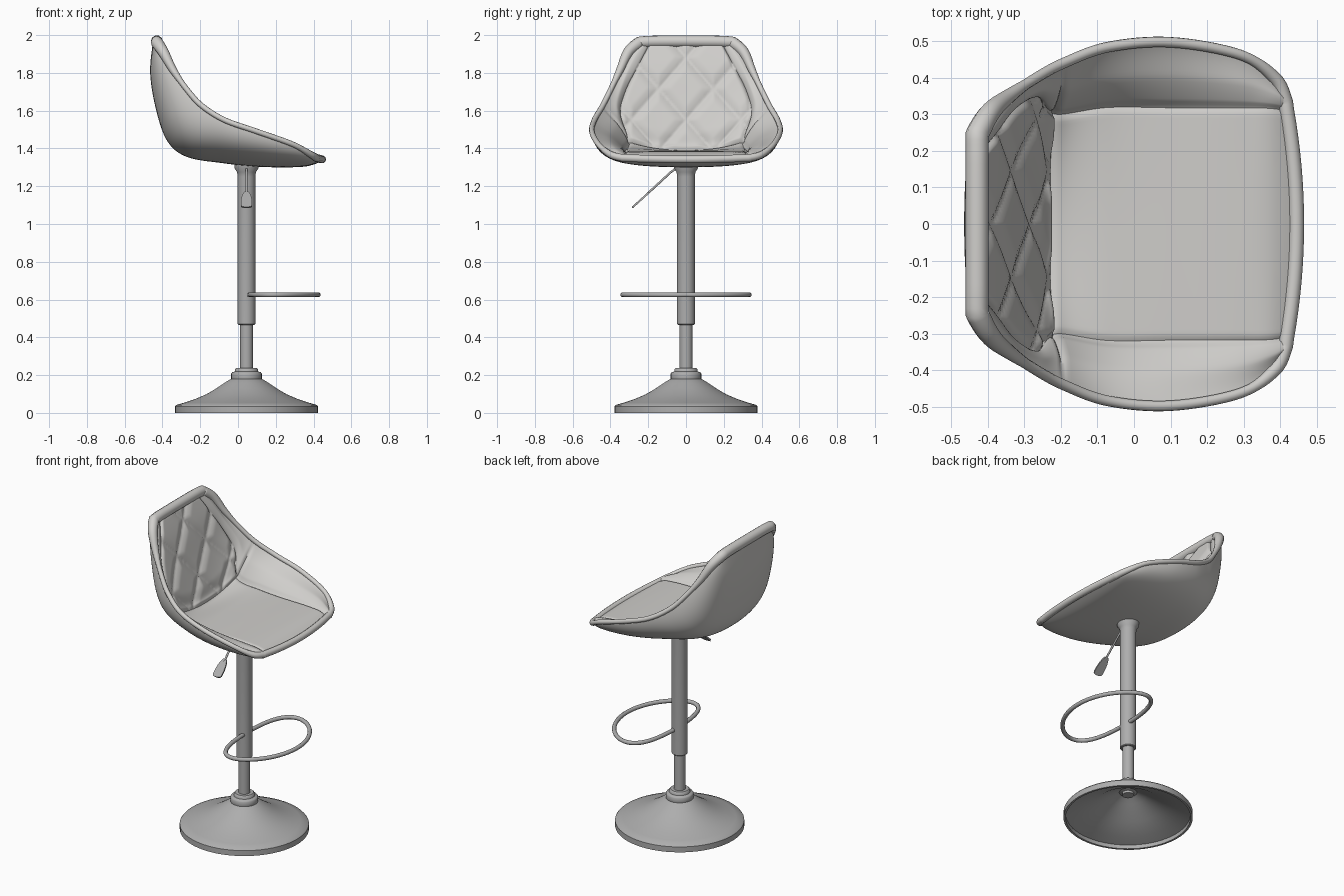
import bpy, bmesh, math
from mathutils import Vector

if "Cube" in bpy.data.objects:
    bpy.data.objects.remove(bpy.data.objects["Cube"])

AX = 0.045  # x of the column axis


def material(name, rgb):
    m = bpy.data.materials.new(name)
    m.diffuse_color = (*rgb, 1)
    m.use_nodes = True
    m.node_tree.nodes["Principled BSDF"].inputs["Base Color"].default_value = m.diffuse_color
    return m


LEATHER = material("pale_leather", (0.63, 0.62, 0.60))
METAL = material("brushed_metal", (0.42, 0.42, 0.42))


def finish(name, bm, mat, angle=40):
    me = bpy.data.meshes.new(name)
    bm.to_mesh(me)
    bm.free()
    ob = bpy.data.objects.new(name, me)
    bpy.context.collection.objects.link(ob)
    me.materials.append(mat)
    bpy.ops.object.select_all(action='DESELECT')
    bpy.context.view_layer.objects.active = ob
    ob.select_set(True)
    bpy.ops.object.shade_smooth_by_angle(angle=math.radians(angle))
    return ob


def lathe(name, profile, mat, n=64):
    bm = bmesh.new()
    vs = [bm.verts.new((r, 0, z)) for r, z in profile]
    es = [bm.edges.new(p) for p in zip(vs, vs[1:])]
    bmesh.ops.spin(bm, geom=vs + es, cent=(0, 0, 0), axis=(0, 0, 1),
                   angle=2 * math.pi, steps=n, use_duplicate=False)
    bmesh.ops.remove_doubles(bm, verts=bm.verts[:], dist=1e-5)
    bmesh.ops.recalc_face_normals(bm, faces=bm.faces[:])
    ob = finish(name, bm, mat)
    ob.location.x = AX
    return ob


def tube(name, pts, radius, mat, cyclic=False, scale=lambda p: 1):
    cu = bpy.data.curves.new(name, 'CURVE')
    cu.dimensions = '3D'
    cu.bevel_depth = radius
    cu.bevel_resolution = 3
    cu.use_fill_caps = True
    sp = cu.splines.new('POLY')
    sp.points.add(len(pts) - 1)
    for p, c in zip(sp.points, pts):
        p.co = (*c, 1)
        p.radius = scale(c)
    sp.use_cyclic_u = cyclic
    sp.use_smooth = True
    ob = bpy.data.objects.new(name, cu)
    bpy.context.collection.objects.link(ob)
    cu.materials.append(mat)
    return ob


# pedestal: hollow trumpet base, collar and two telescoping tubes
lathe("base", [(0.05, 0.17), (0.10, 0.145), (0.20, 0.085), (0.30, 0.045), (0.365, 0.025),
               (0.365, 0), (0.378, 0), (0.378, 0.035), (0.372, 0.042), (0.33, 0.054),
               (0.27, 0.074), (0.21, 0.10), (0.16, 0.13), (0.12, 0.157), (0.09, 0.176),
               (0.078, 0.182), (0.05, 0.182)], METAL)
lathe("collar", [(0.034, 0.165), (0.079, 0.175), (0.081, 0.18), (0.081, 0.208), (0.076, 0.215),
                 (0.062, 0.219), (0.06, 0.232), (0.054, 0.238), (0.034, 0.238)], METAL, 48)
lathe("lower_tube", [(0, 0.15), (0.034, 0.15), (0.034, 0.48), (0, 0.48)], METAL, 40)
lathe("upper_tube", [(0, 0.466), (0.043, 0.466), (0.047, 0.47), (0.047, 1.25), (0.05, 1.275),
                     (0.064, 1.296), (0.064, 1.32), (0, 1.32)], METAL, 40)

# egg-shaped footrest, widest near the column
tube("footrest", [(0.243 - 0.182 * math.cos(a) - 0.05 * math.sin(a) ** 2, 0.335 * math.sin(a), 0.625)
                  for a in (2 * math.pi * i / 72 for i in range(72))], 0.0128, METAL, True)

# height lever: thin rod with a flat rounded paddle
tube("lever_rod", [(AX, -0.03, 1.31), (AX, -0.08, 1.275), (AX, -0.21, 1.155)], 0.006, METAL)
bm = bmesh.new()
d = Vector((0, -0.74, -0.67)).normalized()
nrm = Vector((0, -d.z, d.y))
start = Vector((AX, -0.195, 1.168))
half = [(0, 0.01), (0.012, 0.018), (0.04, 0.026), (0.075, 0.03), (0.105, 0.03), (0.116, 0.024), (0.12, 0.012)]
outline = [(l, w) for l, w in half] + [(l, -w) for l, w in reversed(half)]
f = bm.faces.new([bm.verts.new(start + d * l + Vector((w, 0, 0)) - nrm * 0.005) for l, w in outline])
ext = bmesh.ops.extrude_face_region(bm, geom=[f])
bmesh.ops.translate(bm, verts=[v for v in ext["geom"] if isinstance(v, bmesh.types.BMVert)], vec=nrm * 0.01)
bmesh.ops.recalc_face_normals(bm, faces=bm.faces[:])
finish("lever_paddle", bm, METAL)

# seat stations, front to top of back:
# rim x, y, z | inner centre x, z | seam half width | seam lift | outer centre x, z
STATIONS = [
    (0.415, 0.335, 1.350, 0.445, 1.342, 0.31, 0.9, 0.445, 1.332),
    (0.385, 0.400, 1.368, 0.370, 1.375, 0.32, 0.0, 0.360, 1.305),
    (0.290, 0.464, 1.422, 0.270, 1.385, 0.32, 0.0, 0.220, 1.300),
    (0.100, 0.498, 1.490, 0.100, 1.388, 0.32, 0.0, 0.080, 1.305),
    (-0.070, 0.485, 1.550, -0.070, 1.390, 0.32, 0.05, -0.080, 1.322),
    (-0.190, 0.442, 1.625, -0.225, 1.395, 0.30, 0.2, -0.270, 1.355),
    (-0.265, 0.402, 1.705, -0.265, 1.490, 0.345, 0.4, -0.375, 1.440),
    (-0.340, 0.352, 1.810, -0.315, 1.640, 0.315, 0.4, -0.435, 1.610),
    (-0.395, 0.305, 1.910, -0.370, 1.820, 0.245, 0.3, -0.465, 1.800),
    (-0.430, 0.245, 1.962, -0.430, 1.967, 0.185, 0.2, -0.450, 1.967),
]
SUB, NV, SEAM, FOLD = 14, 104, 0.66, 5


def station(u):
    i = min(int(u), len(STATIONS) - 2)
    t = u - i
    p = [STATIONS[max(0, min(len(STATIONS) - 1, i + k))] for k in (-1, 0, 1, 2)]
    return [0.5 * (2 * b + (c - a) * t + (2 * a - 5 * b + 4 * c - e) * t * t
                   + (3 * b - a - 3 * c + e) * t ** 3) for a, b, c, e in zip(*p)]


def inner_point(u, s):
    rx, ry, rz, ix, iz, ky, lift, _, _ = station(u)
    c, r = Vector((ix, 0, iz)), Vector((rx, ry, rz))
    k = Vector((ix + (rx - ix) * lift, ky, iz + (rz - iz) * lift))
    if s < SEAM:
        q = s / SEAM
        return Vector((c.x + (k.x - c.x) * q * q, ky * q, c.z + (k.z - c.z) * q * q))
    return k.lerp(r, (s - SEAM) / (1 - SEAM))


def outer_point(u, s):
    rx, ry, rz, _, _, _, _, ox, oz = station(u)
    c, r = Vector((ox, 0, oz)), Vector((rx, ry, rz))
    p1 = Vector((ox, ry * 0.82, oz))
    p2 = Vector((rx + (ox - rx) * 0.55, ry, rz + (oz - rz) * 0.55))
    q = 1 - s
    return c * q ** 3 + p1 * 3 * q * q * s + p2 * 3 * q * s * s + r * s ** 3


def puff(u, s, p):
    """Padding height: diamond quilting on the back, sunken seams around the panels."""
    edge = min(1, 6 * (1 - s), u * 2, (len(STATIONS) - 1 - u) * 4)
    h = -0.008 * math.exp(-((s - SEAM) / 0.018) ** 2) - 0.010 * math.exp(-((u - FOLD) / 0.07) ** 2)
    if s > SEAM:
        h += 0.014 * math.sin(math.pi * (s - SEAM) / (1 - SEAM))
    elif u > FOLD:
        a, b = p.y / 0.29, (p.z - 1.88) / 0.33
        g = min(abs(math.sin(math.pi * (a + b))), abs(math.sin(math.pi * (a - b))))
        h += 0.018 * min(1, g / 0.6) ** 0.6 - 0.004
    return h * edge


def sheet(name, point, flip, height=None):
    bm = bmesh.new()
    rows, heights = [], []
    for i in range(SUB * (len(STATIONS) - 1) + 1):
        row = []
        for j in range(NV + 1):
            t = 2 * j / NV - 1
            p = point(i / SUB, abs(t))
            if height:
                heights.append(height(i / SUB, abs(t), p))
            row.append(bm.verts.new((p.x, math.copysign(p.y, t), p.z)))
        rows.append(row)
    for a, b in zip(rows, rows[1:]):
        for j in range(NV):
            q = (a[j], a[j + 1], b[j + 1], b[j])
            bm.faces.new(q[::-1] if flip else q)
    if height:
        bm.normal_update()
        moves = [v.normal * h for v, h in zip(bm.verts, heights)]
        for v, m in zip(bm.verts, moves):
            v.co += m
    return finish(name, bm, LEATHER, 60)


sheet("seat_padding", inner_point, False, puff)
sheet("seat_shell", outer_point, True)


def roll_scale(p):
    """Rolled edge is slim on the sides, fuller at the nose and the top of the back."""
    top = max(0, min(1, (p[2] - 1.75) / 0.2))
    nose = max(0, min(1, (p[0] - 0.33) / 0.09))
    return 1 + 1.2 * top + 0.45 * nose


# rolled edge following the whole rim
last = len(STATIONS) - 1
mirror = Vector((1, -1, 1))
side = [inner_point(0, s / 12) for s in range(12)]
side += [inner_point(u / 8, 1) for u in range(8 * last + 1)]
side += [inner_point(last, s / 12) for s in range(11, -1, -1)]
loop = side + [p * mirror for p in side[-2:0:-1]]
tube("rim_roll", loop, 0.0145, LEATHER, True, roll_scale)
